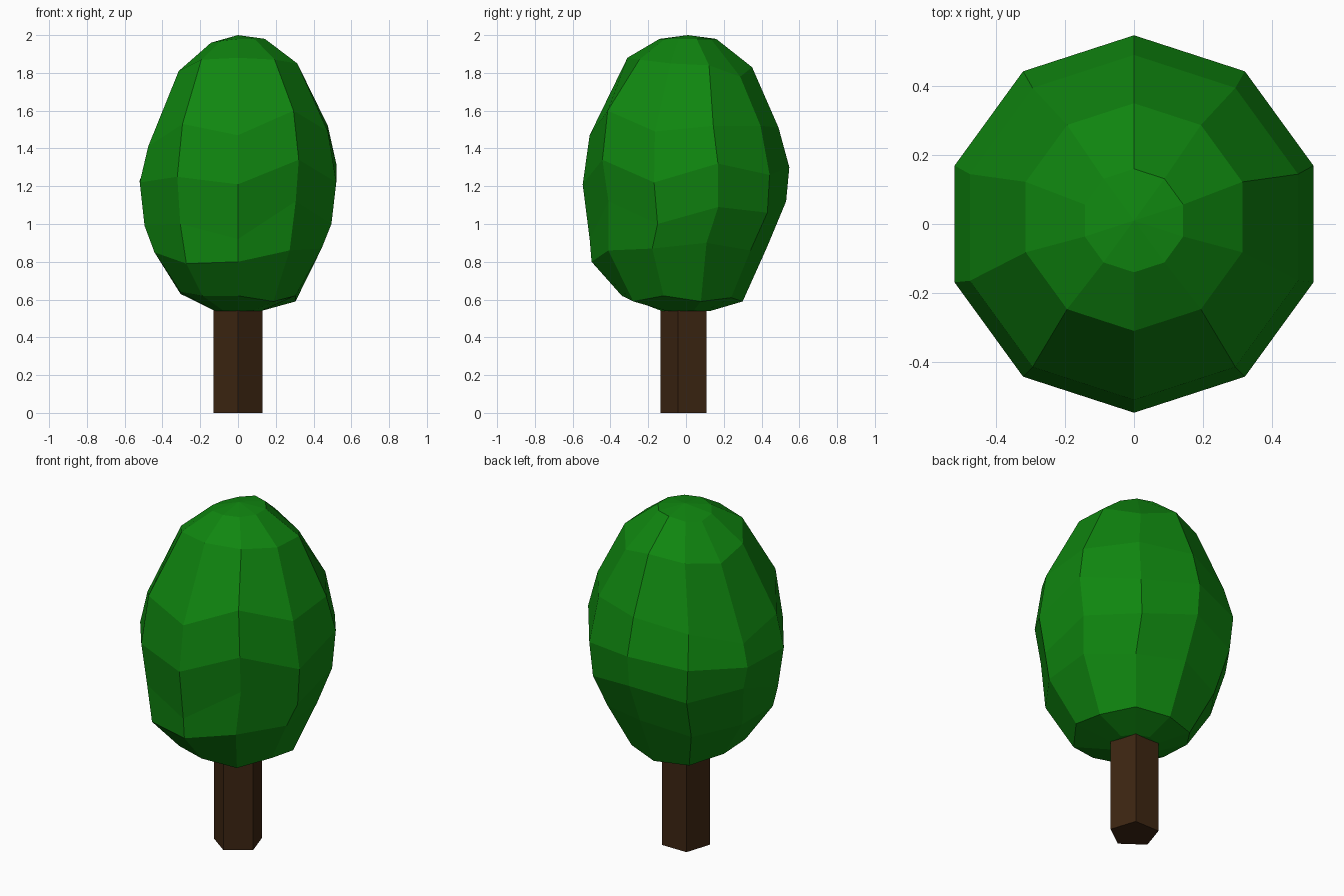
import bpy
import bmesh
from math import cos, sin, radians

cube = bpy.data.objects.get("Cube")
if cube:
    bpy.data.objects.remove(cube, do_unlink=True)


def make_material(name, rgb):
    mat = bpy.data.materials.new(name)
    mat.use_nodes = True
    mat.diffuse_color = (*rgb, 1)
    bsdf = mat.node_tree.nodes["Principled BSDF"]
    bsdf.inputs["Base Color"].default_value = (*rgb, 1)
    bsdf.inputs["Roughness"].default_value = 0.9
    return mat


def finish(name, bm, mat):
    bmesh.ops.recalc_face_normals(bm, faces=bm.faces[:])
    mesh = bpy.data.meshes.new(name)
    bm.to_mesh(mesh)
    bm.free()
    mesh.materials.append(mat)
    obj = bpy.data.objects.new(name, mesh)
    bpy.context.collection.objects.link(obj)
    return obj


def loft(bm, rings):
    """Join consecutive closed rings of vertices with quads."""
    for upper, lower in zip(rings, rings[1:]):
        count = len(upper)
        for i in range(count):
            j = (i + 1) % count
            bm.faces.new((upper[i], lower[i], lower[j], upper[j]))


def cap(bm, ring, tip):
    """Close a ring with a fan of triangles."""
    for a, b in zip(ring, ring[1:] + ring[:1]):
        bm.faces.new((a, b, tip))


leaf_green = make_material("leaf green", (0.005, 0.24, 0.005))
bark_brown = make_material("bark brown", (0.047, 0.019, 0.006))

# Crown: ten-sided egg; each ring has radius, height, forward shift and
# uneven height offsets (hundredths), counterclockwise from the front
SIDES = 10
LEVEL = [0] * SIDES
crown_rings = [
    (0.15, 1.97, -0.01, [1, 1, 1, 1, 1, 1, -1, -2, -1, 0]),
    (0.33, 1.85, -0.02, [3, 2, 0, -1, -7, -2, -5, -8, -4, 2]),
    (0.50, 1.49, 0.01, [-2, 11, 0, 3, 3, 2, -4, -14, -8, 4]),
    (0.547, 1.26, 0.0, [-5, 8, -4, 6, 0, 4, 0, -3, -4, -1]),
    (0.52, 1.03, -0.01, [-11, 9, -3, 6, 3, 9, 3, 7, -4, -3]),
    (0.465, 0.85, 0.035, [-5, 1, 2, 5, 1, 3, -3, 0, 0, -6]),
    (0.32, 0.61, 0.02, [1, -2, 1, -2, 0, -2, -2, 2, 3, 1]),
    (0.13, 0.54, 0.0, LEVEL),
]
bm = bmesh.new()
rings = []
for radius, height, forward, bumps in crown_rings:
    ring = []
    for i, bump in enumerate(bumps):
        a = radians(-90 + i * 360 / SIDES)
        ring.append(bm.verts.new((radius * cos(a), radius * sin(a) - forward,
                                  height + bump / 100)))
    rings.append(ring)
loft(bm, rings)
cap(bm, rings[0], bm.verts.new((0, 0.01, 2)))
cap(bm, rings[-1], bm.verts.new((0, 0, 0.53)))
finish("crown", bm, leaf_green)

# Trunk: five-sided prism with a corner to the front, sunk into the crown
bm = bmesh.new()
rings = []
for height in (0.58, 0):
    ring = []
    for i in range(5):
        a = radians(-90 + i * 72)
        ring.append(bm.verts.new((0.135 * cos(a), 0.135 * sin(a), height)))
    rings.append(ring)
    bm.faces.new(ring)
loft(bm, rings)
finish("trunk", bm, bark_brown)
